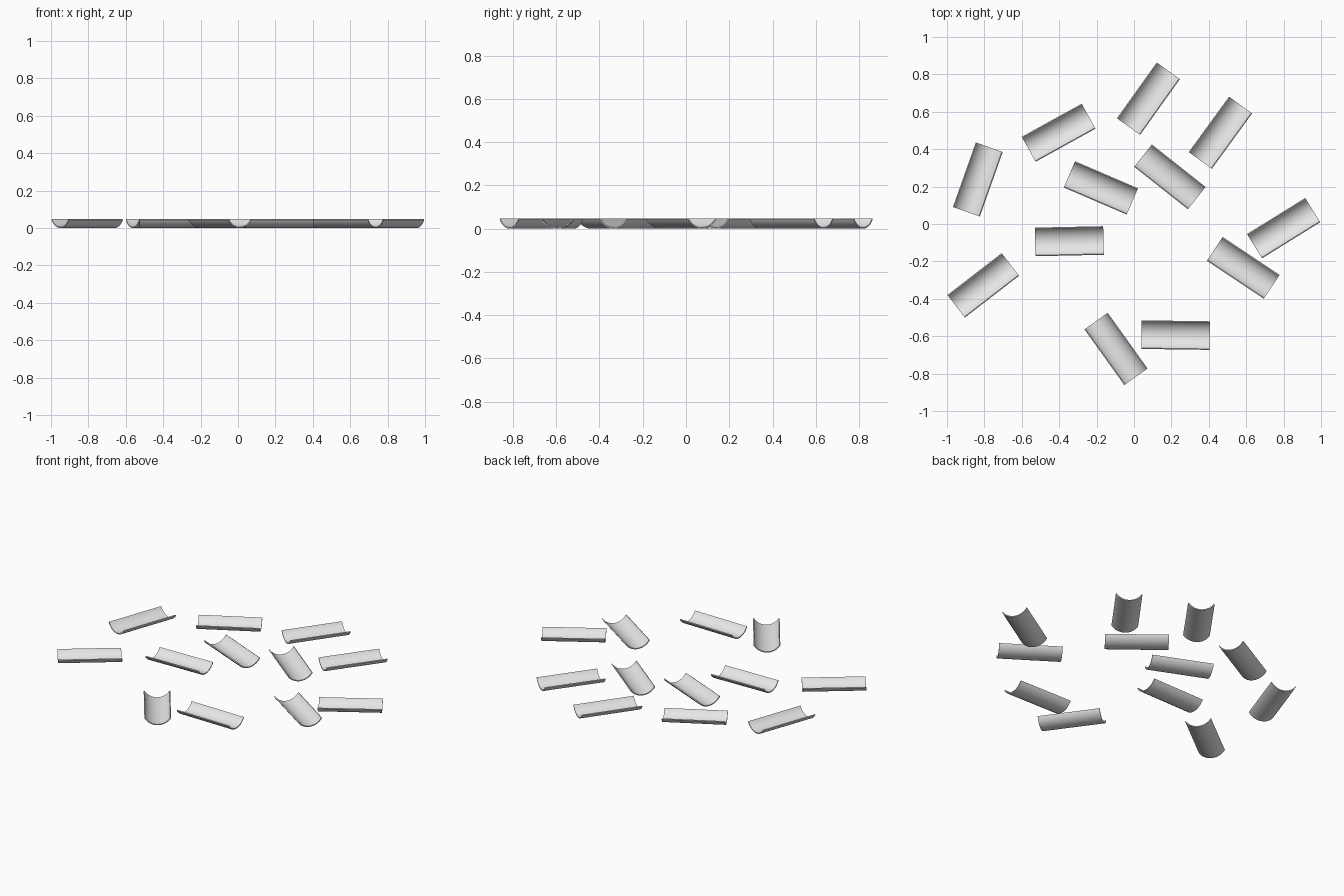
import bpy, bmesh
from math import sin, cos, radians

cube = bpy.data.objects.get("Cube")
if cube:
    bpy.data.objects.remove(cube, do_unlink=True)

LENGTH = 0.366
RADIUS = 0.0883      # outer radius of the curved shell
THICKNESS = 0.006
HALF_ANGLE = 60      # half of the arc, in degrees
SEGMENTS = 20

# Plain light grey
grey = bpy.data.materials.new("light_grey")
grey.use_nodes = True
colour = (0.8, 0.8, 0.8, 1)
grey.diffuse_color = colour
grey.node_tree.nodes["Principled BSDF"].inputs["Base Color"].default_value = colour


def trough_mesh():
    """Thin arc-shaped shell, open side up, running along x."""
    bm = bmesh.new()
    rings = []
    for i in range(SEGMENTS + 1):
        a = radians(HALF_ANGLE * (2 * i / SEGMENTS - 1))
        ring = []
        for r, x in ((RADIUS, -1), (RADIUS, 1),
                     (RADIUS - THICKNESS, 1), (RADIUS - THICKNESS, -1)):
            ring.append(bm.verts.new((x * LENGTH / 2, r * sin(a), RADIUS - r * cos(a))))
        rings.append(ring)
    for a, b in zip(rings, rings[1:]):
        for k in range(4):
            n = (k + 1) % 4
            bm.faces.new((a[k], a[n], b[n], b[k]))
    bm.faces.new(rings[0])
    bm.faces.new(rings[-1])
    bmesh.ops.recalc_face_normals(bm, faces=bm.faces[:])
    mesh = bpy.data.meshes.new("curved_tile")
    bm.to_mesh(mesh)
    bm.free()
    mesh.materials.append(grey)
    return mesh


# Scattered tiles: x, y, turn in degrees
PLACES = [
    (0.077, 0.670, 54.5), (0.462, 0.488, 54), (-0.403, 0.488, 28.9),
    (-0.835, 0.238, 70.5), (-0.177, 0.193, -23.3), (0.192, 0.252, -38.3),
    (-0.346, -0.092, 1.2), (-0.806, -0.328, 37.7), (-0.096, -0.668, -54.4),
    (0.223, -0.594, -0.8), (0.800, -0.022, 31.8), (0.584, -0.234, -33.7),
]

tile_mesh = trough_mesh()
for number, (x, y, turn) in enumerate(PLACES, 1):
    tile = bpy.data.objects.new(f"curved_tile_{number}", tile_mesh)
    tile.location = (x, y, 0)
    tile.rotation_euler.z = radians(turn)
    bpy.context.collection.objects.link(tile)

# Smooth curve, crisp rims (the mesh is shared by all tiles)
bpy.ops.object.select_all(action="DESELECT")
tile.select_set(True)
bpy.context.view_layer.objects.active = tile
bpy.ops.object.shade_smooth_by_angle(angle=radians(30))
